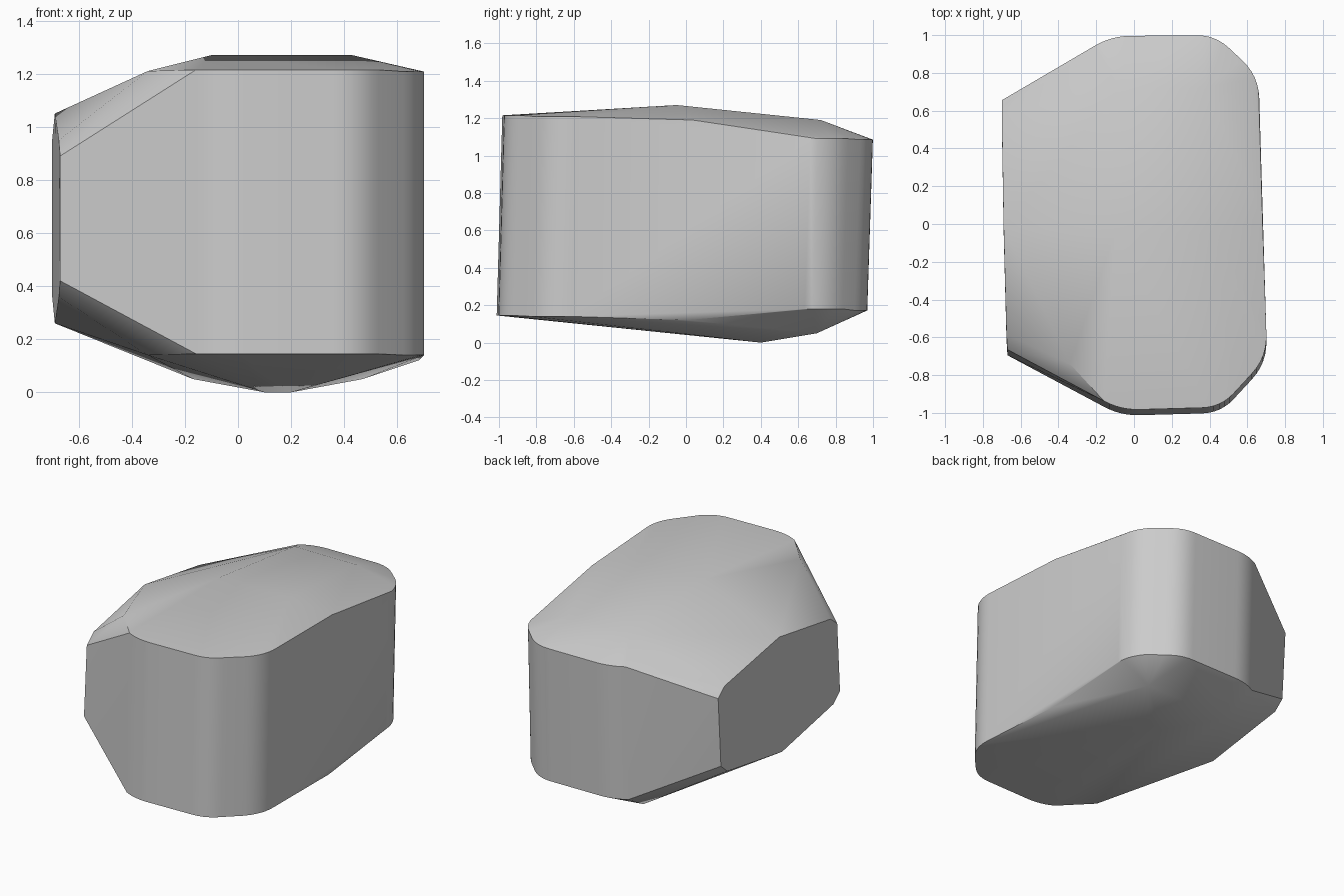
import bpy, bmesh, math
from mathutils import Vector

cube = bpy.data.objects.get("Cube")
if cube:
    bpy.data.objects.remove(cube)

# Stone outline, anticlockwise: x, y, top height, bottom height, corner rounding
OUTLINE = [
    (-0.67, -0.68, 0.89, 0.42, 0.0),
    (-0.07, -1.0, 1.215, 0.145, 0.1),
    (0.46, -0.985, 1.215, 0.145, 0.1),
    (0.705, -0.72, 1.208, 0.14, 0.12),
    (0.68, 0.02, 1.19, 0.12, 0.0),
    (0.66, 0.77, 1.09, 0.18, 0.12),
    (0.43, 0.985, 1.085, 0.172, 0.1),
    (-0.12, 0.98, 1.085, 0.172, 0.1),
    (-0.70, 0.64, 0.89, 0.42, 0.0),
    (-0.70, 0.57, 0.95, 0.36, 0.0),
    (-0.69, -0.03, 1.05, 0.26, 0.0),
    (-0.675, -0.6, 0.95, 0.36, 0.0),
]
CROWN = [(-0.10, -0.05, 1.27), (0.43, -0.05, 1.27),
         (-0.08, 0.72, 1.19), (0.38, 0.72, 1.19), (-0.34, -0.74, 1.21)]
BELLY = [(0.10, 0.4, 0.0), (0.20, 0.4, 0.0),
         (-0.17, 0.7, 0.05), (0.47, 0.7, 0.05), (-0.34, -0.77, 0.14)]
LEAN = 0.015
STEPS = 6


def corner_points(i):
    """Plan points that round one outline corner."""
    here = Vector(OUTLINE[i][:2])
    size = OUTLINE[i][4]
    if not size:
        return [here]
    before = Vector(OUTLINE[i - 1][:2])
    after = Vector(OUTLINE[(i + 1) % len(OUTLINE)][:2])
    a = here + (before - here).normalized() * size
    b = here + (after - here).normalized() * size
    ts = [s / STEPS for s in range(STEPS + 1)]
    return [a * (1 - t) ** 2 + here * 2 * t * (1 - t) + b * t * t for t in ts]


# Wrap a convex skin around the leaning walls, crown and belly
bm = bmesh.new()
for i, (_, _, top, bottom, _) in enumerate(OUTLINE):
    for p in corner_points(i):
        bm.verts.new((p.x, p.y + LEAN, top))
        bm.verts.new((p.x, p.y - LEAN, bottom))
for p in CROWN + BELLY:
    bm.verts.new(p)
hull = bmesh.ops.convex_hull(bm, input=bm.verts[:])
spare = {g for g in hull["geom_interior"] + hull["geom_unused"]
         if isinstance(g, bmesh.types.BMVert)}
bmesh.ops.delete(bm, geom=list(spare), context="VERTS")
bmesh.ops.dissolve_limit(bm, angle_limit=math.radians(0.5),
                         verts=bm.verts[:], edges=bm.edges[:])
bmesh.ops.recalc_face_normals(bm, faces=bm.faces[:])
mesh = bpy.data.meshes.new("stone")
bm.to_mesh(mesh)
bm.free()

# Plain grey stone
grey = bpy.data.materials.new("stone_grey")
grey.use_nodes = True
colour = (0.6, 0.6, 0.6, 1.0)
grey.diffuse_color = colour
grey.node_tree.nodes["Principled BSDF"].inputs["Base Color"].default_value = colour
mesh.materials.append(grey)

stone = bpy.data.objects.new("stone", mesh)
bpy.context.collection.objects.link(stone)
bpy.context.view_layer.objects.active = stone
stone.select_set(True)
bpy.ops.object.shade_smooth_by_angle(angle=math.radians(30))
